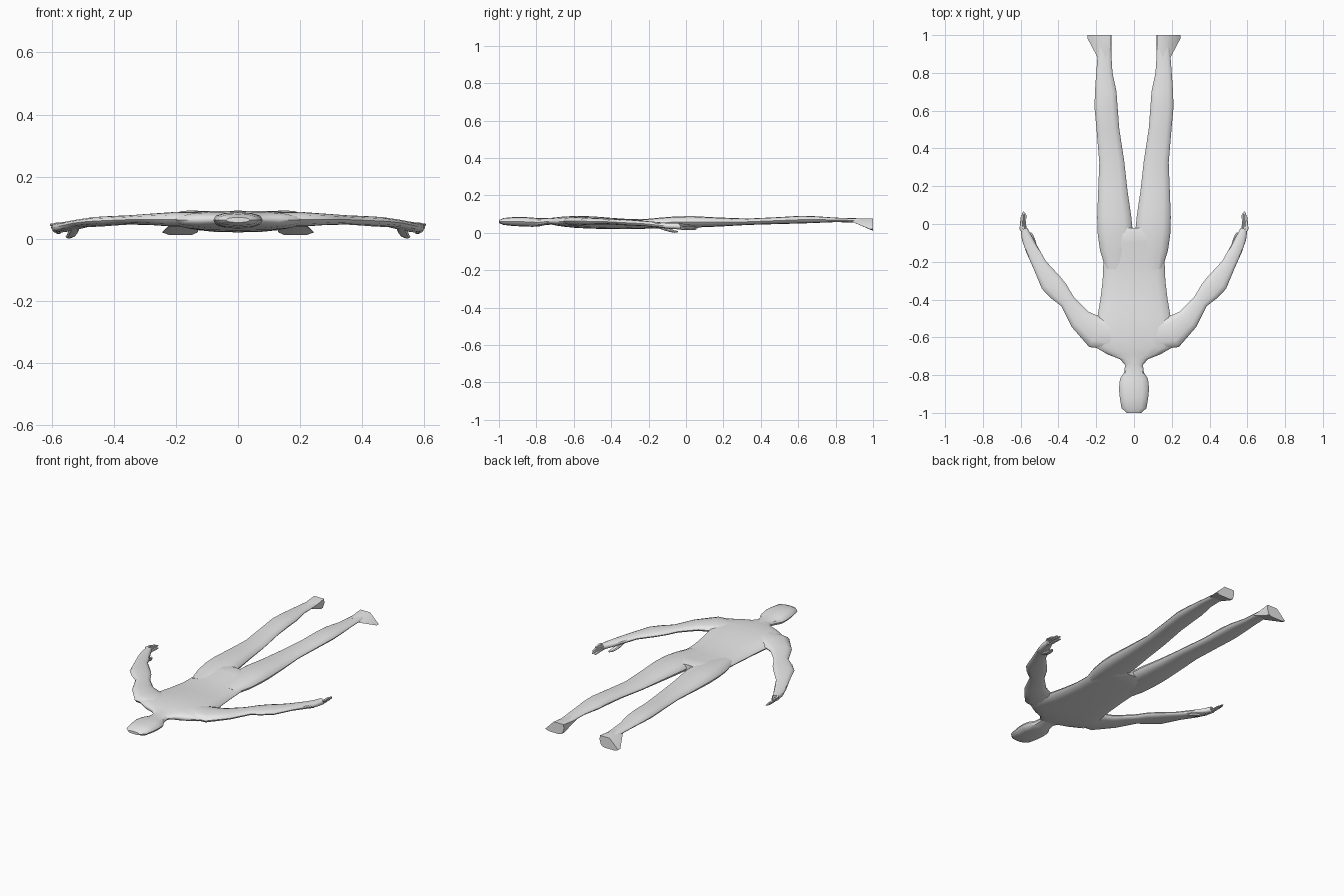
import bpy, bmesh, math
from mathutils import Vector

if "Cube" in bpy.data.objects:
    bpy.data.objects.remove(bpy.data.objects["Cube"], do_unlink=True)

grey = bpy.data.materials.new("plain grey")
grey.use_nodes = True
grey.diffuse_color = (0.8, 0.8, 0.8, 1)
grey.node_tree.nodes["Principled BSDF"].inputs["Base Color"].default_value = (0.8, 0.8, 0.8, 1)


def finish(name, bm, mirror, angle=40):
    bmesh.ops.recalc_face_normals(bm, faces=bm.faces)
    mesh = bpy.data.meshes.new(name)
    bm.to_mesh(mesh)
    bm.free()
    mesh.materials.append(grey)
    ob = bpy.data.objects.new(name, mesh)
    bpy.context.collection.objects.link(ob)
    bpy.ops.object.select_all(action='DESELECT')
    ob.select_set(True)
    bpy.context.view_layer.objects.active = ob
    bpy.ops.object.shade_smooth_by_angle(angle=math.radians(angle))
    if mirror:
        ob.modifiers.new("mirror", 'MIRROR').use_mirror_merge = False
    return ob


def loft(name, sections, mirror=False, n=12, power=0.85):
    """Skin rings along a path; each section is x, y, half width, bottom z, top z."""
    bm = bmesh.new()
    rings = []
    for i, (x, y, w, zb, zt) in enumerate(sections):
        a = sections[max(i - 1, 0)]
        b = sections[min(i + 1, len(sections) - 1)]
        side = Vector((b[1] - a[1], a[0] - b[0], 0)).normalized()
        ring = []
        for k in range(n):
            t = 2 * math.pi * k / n
            c, s = math.cos(t), math.sin(t)
            c = math.copysign(abs(c) ** power, c)
            s = math.copysign(abs(s) ** power, s)
            p = Vector((x, y, (zb + zt) / 2 + s * (zt - zb) / 2)) + side * (w * c)
            ring.append(bm.verts.new(p))
        rings.append(ring)
    for r, q in zip(rings, rings[1:]):
        for k in range(n):
            bm.faces.new((r[k], r[(k + 1) % n], q[(k + 1) % n], q[k]))
    bm.faces.new(rings[0])
    bm.faces.new(rings[-1])
    return finish(name, bm, mirror)


# Head and neck
loft("head", [
    (0, -1.0, .038, .052, .068), (0, -.975, .066, .042, .079),
    (0, -.92, .075, .036, .084), (0, -.87, .08, .034, .085),
    (0, -.82, .074, .032, .081), (0, -.785, .052, .034, .078),
    (0, -.75, .048, .042, .078), (0, -.69, .06, .045, .082)])

# Torso from neck base to crotch
loft("torso", [
    (0, -.745, .048, .045, .078), (0, -.715, .075, .043, .08),
    (0, -.69, .14, .038, .083), (0, -.655, .20, .033, .087),
    (0, -.59, .225, .026, .09), (0, -.5, .195, .022, .088),
    (0, -.4, .178, .02, .08), (0, -.3, .166, .02, .073),
    (0, -.2, .162, .022, .075), (0, -.1, .165, .024, .084),
    (0, -.05, .14, .026, .087), (0, -.02, .07, .034, .082)], n=16)

# Legs
loft("legs", [
    (.10, -.24, .05, .03, .07), (.096, -.14, .084, .027, .081),
    (.099, -.05, .093, .027, .088), (.105, .04, .09, .028, .089),
    (.112, .17, .078, .033, .082), (.118, .33, .066, .042, .076),
    (.138, .5, .06, .047, .084), (.148, .62, .061, .05, .091),
    (.15, .7, .057, .053, .088), (.157, .8, .043, .057, .081),
    (.156, .9, .036, .055, .077), (.155, .95, .034, .05, .076)], mirror=True)

# Feet, with toes turned down and outward and flat soles
bm = bmesh.new()
for p in [(.12, .88, .062), (.192, .88, .062), (.152, .88, .078),
          (.122, 1, .077), (.188, 1, .077), (.12, 1, .05), (.205, 1, .05),
          (.13, .982, .02), (.245, .98, .021), (.15, 1, .011), (.22, 1, .011),
          (.245, 1, .02), (.13, 1, .02), (.125, .93, .047), (.205, .93, .045)]:
    bm.verts.new(p)
hull = bmesh.ops.convex_hull(bm, input=bm.verts)
bmesh.ops.delete(bm, geom=list({v for v in hull["geom_interior"]}), context='VERTS')
finish("feet", bm, True, 30)

# Arms from inside the shoulder to the wrist and palm
loft("arms", [
    (.11, -.59, .075, .04, .086), (.20, -.575, .085, .038, .086),
    (.285, -.505, .06, .044, .08), (.352, -.41, .041, .045, .075),
    (.40, -.355, .055, .042, .073), (.44, -.31, .058, .039, .071),
    (.50, -.215, .038, .036, .063), (.54, -.135, .034, .026, .056),
    (.567, -.075, .028, .02, .052), (.583, -.025, .018, .018, .052)], mirror=True)

# Four fingers fanned in height, then the lowered thumb
for i, (name, tip, reach) in enumerate([
        ("little_fingers", .595, .02), ("ring_fingers", .592, .05),
        ("middle_fingers", .586, .065), ("index_fingers", .577, .055)]):
    z = .046 - .008 * i
    loft(name, [(.578, -.05, .009, z - .005, z + .005),
                (tip + .003, reach - .045, .009, z - .007, z + .003),
                (tip, reach - .01, .007, z - .007, z + .001),
                (tip - .003, reach, .003, z - .005, z - .001)], mirror=True, n=8)
loft("thumbs", [(.525, -.165, .013, .03, .048), (.53, -.12, .017, .014, .038),
                (.537, -.085, .014, .004, .022), (.545, -.06, .011, 0, .012),
                (.55, -.045, .005, .003, .01)], mirror=True, n=8)
